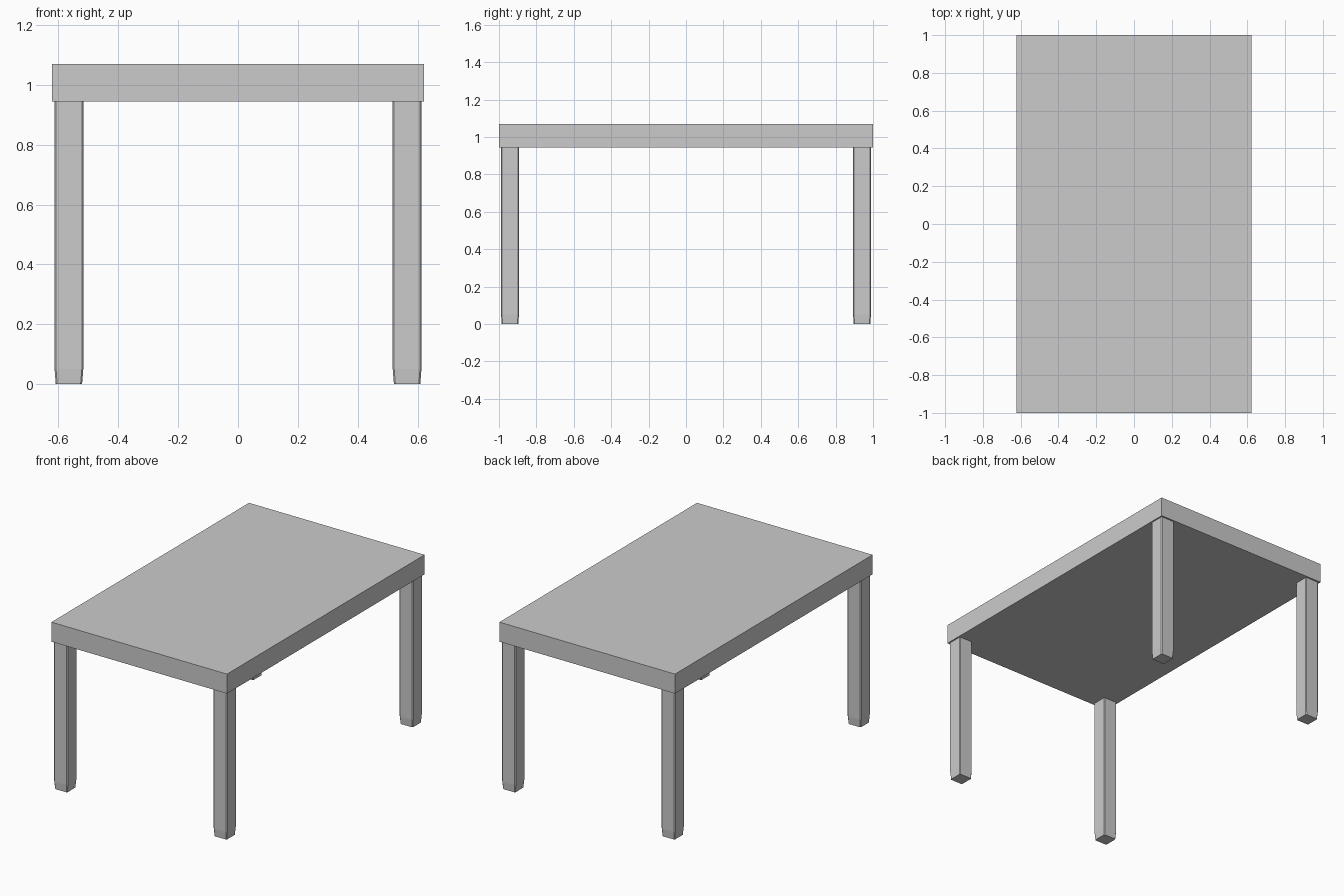
import bpy, bmesh

if "Cube" in bpy.data.objects:
    bpy.data.objects.remove(bpy.data.objects["Cube"])

TOP_Z, UNDER_Z = 1.07, 0.945
LEG_X, LEG_Y = 0.565, 0.941


def finish(name, bm, loc=(0, 0, 0)):
    bmesh.ops.recalc_face_normals(bm, faces=bm.faces)
    mesh = bpy.data.meshes.new(name)
    bm.to_mesh(mesh)
    bm.free()
    ob = bpy.data.objects.new(name, mesh)
    ob.location = loc
    bpy.context.collection.objects.link(ob)
    return ob


def ring(bm, half, cut, z):
    """Square outline with chamfered corners."""
    a, b = half, half - cut
    pts = [(a, -b), (a, b), (b, a), (-b, a), (-a, b), (-a, -b), (-b, -a), (b, -a)]
    return [bm.verts.new((x, y, z)) for x, y in pts]


# Thick rectangular top
bm = bmesh.new()
bmesh.ops.create_cube(bm, size=1)
for v in bm.verts:
    v.co.x *= 1.244
    v.co.y *= 2.0
    v.co.z *= TOP_Z - UNDER_Z
finish("table_top", bm, (0, 0, (TOP_Z + UNDER_Z) / 2))

# Four chamfered legs, each with a slightly tapered foot
for side, sx in (("left", -1), ("right", 1)):
    for end, sy in (("front", -1), ("back", 1)):
        bm = bmesh.new()
        rings = [ring(bm, h, 0.005, z)
                 for h, z in ((0.044, 0), (0.048, 0.05), (0.048, UNDER_Z))]
        for lo, hi in zip(rings, rings[1:]):
            for i in range(8):
                j = (i + 1) % 8
                bm.faces.new((lo[i], lo[j], hi[j], hi[i]))
        bm.faces.new(rings[0])
        bm.faces.new(rings[-1])
        finish(f"{end}_{side}_leg", bm, (sx * LEG_X, sy * LEG_Y, 0))
